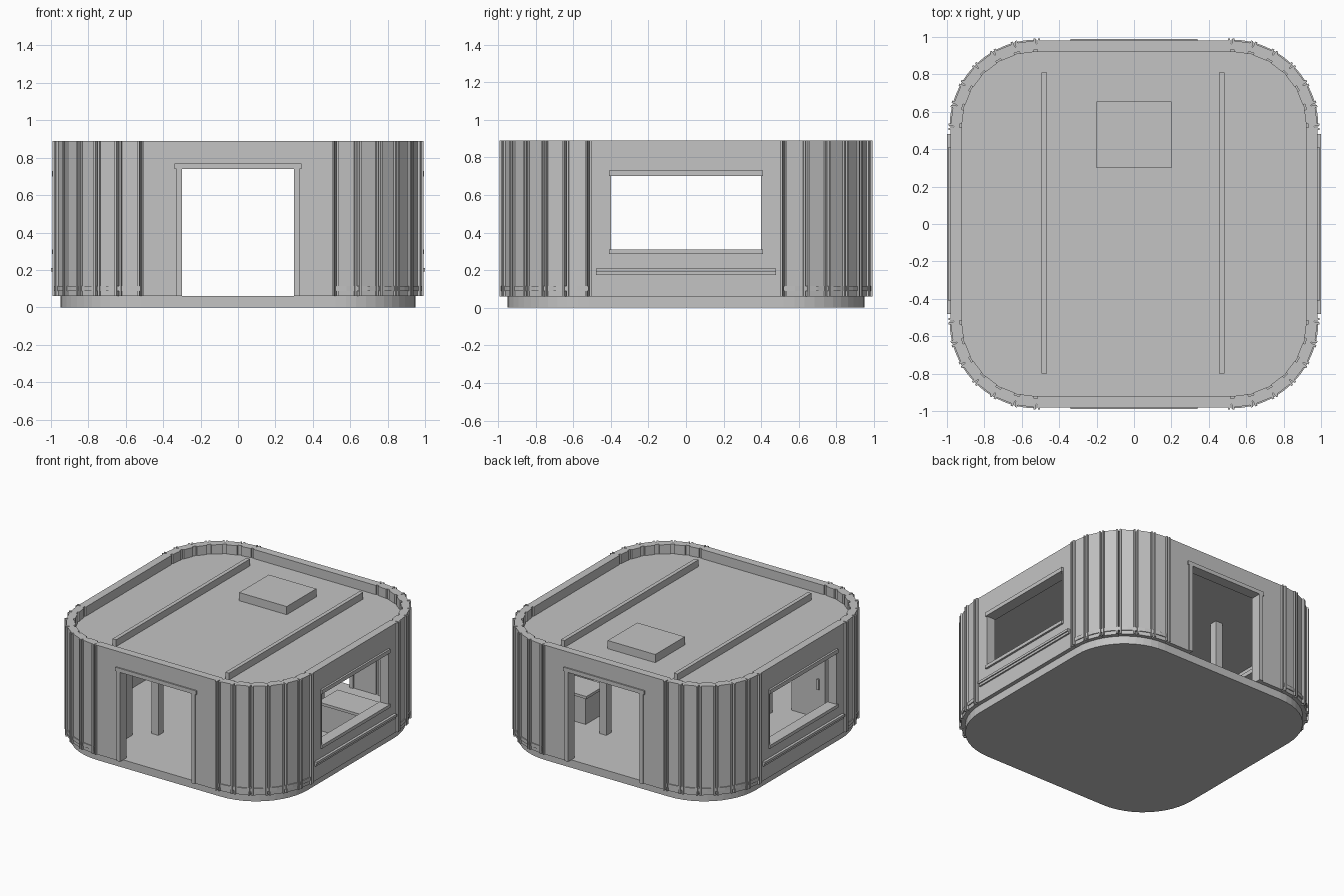
import bpy, bmesh, math

if "Cube" in bpy.data.objects:
    bpy.data.objects.remove(bpy.data.objects["Cube"])

# One plain grey for the whole building
grey = bpy.data.materials.new("plain grey")
grey.diffuse_color = (0.55, 0.55, 0.55, 1)
grey.use_nodes = True
grey.node_tree.nodes["Principled BSDF"].inputs["Base Color"].default_value = grey.diffuse_color


def finish(name, bm):
    bmesh.ops.recalc_face_normals(bm, faces=bm.faces)
    me = bpy.data.meshes.new(name)
    bm.to_mesh(me)
    bm.free()
    me.materials.append(grey)
    ob = bpy.data.objects.new(name, me)
    bpy.context.collection.objects.link(ob)
    return ob


def add_box(bm, x0, x1, y0, y1, z0, z1):
    vs = bmesh.ops.create_cube(bm, size=1)["verts"]
    for v in vs:
        v.co.x = x1 if v.co.x > 0 else x0
        v.co.y = y1 if v.co.y > 0 else y0
        v.co.z = z1 if v.co.z > 0 else z0


def add_prism(bm, pts, z0, z1):
    lo = [bm.verts.new((x, y, z0)) for x, y in pts]
    hi = [bm.verts.new((x, y, z1)) for x, y in pts]
    bm.faces.new(lo)
    bm.faces.new(hi)
    n = len(pts)
    for i in range(n):
        j = (i + 1) % n
        bm.faces.new((lo[i], lo[j], hi[j], hi[i]))


def boxes(name, *dims):
    bm = bmesh.new()
    for d in dims:
        add_box(bm, *d)
    return finish(name, bm)


C = 0.52                      # corner arc centre
Z0, Z1 = 0.06, 0.89           # wall bottom and top


def polar(deg, r):
    a = math.radians(deg)
    return (C + r * math.cos(a), C + r * math.sin(a))


def rounded_square(name, r, z0, z1, steps=12):
    pts = []
    for q in range(4):
        for i in range(steps + 1):
            x, y = polar(90 * i / steps, r)
            for _ in range(q):
                x, y = -y, x
            pts.append((x, y))
    bm = bmesh.new()
    add_prism(bm, pts, z0, z1)
    return finish(name, bm)


# Floor plinth and sunken roof
rounded_square("base", 0.43, 0, Z0)
rounded_square("roof", 0.405, 0.76, 0.82)

# Corner profile: flat planks with a raised, grooved joint every 15 degrees
outer, inner = [], []
for k in range(7):
    t = 15 * k
    for d, off in ((-2.3, 0), (-2.1, .013), (-.8, .013), (-.3, -.018),
                   (.3, -.018), (.8, .013), (2.1, .013), (2.3, 0)):
        outer.append(polar(t + d, 0.46 + off))
    for d, off in ((-2.2, 0), (-2.0, .012), (2.0, .012), (2.2, 0)):
        inner.append(polar(t + d, 0.40 + off))
corner = outer + inner[::-1]
band = [polar(7.5 * i, 0.466) for i in range(13)] + [polar(7.5 * i, 0.44) for i in range(12, -1, -1)]

for sx, nx in ((1, "right"), (-1, "left")):
    for sy, ny in ((1, "back"), (-1, "front")):
        bm = bmesh.new()
        add_prism(bm, [(sx * x, sy * y) for x, y in corner], Z0, Z1)
        finish(f"{ny}_{nx}_corner_wall", bm)
        bm = bmesh.new()
        add_prism(bm, [(sx * x, sy * y) for x, y in band], 0.088, 0.115)
        finish(f"{ny}_{nx}_corner_band", bm)
        # Inner posts holding the roof
        x, y = sx * 0.36, sy * 0.455
        boxes(f"{ny}_{nx}_post", (x - .03, x + .03, y - .03, y + .03, Z0, 0.77))

# Door walls and door frames, front and back
for s, n in ((1, "back"), (-1, "front")):
    a, b = sorted((s * 0.92, s * 0.98))
    boxes(n + "_wall",
          (-.515, -.31, a, b, Z0, Z1), (.31, .515, a, b, Z0, Z1),
          (-.31, .31, a, b, .75, Z1))
    a, b = sorted((s * 0.91, s * 0.99))
    boxes(n + "_door_frame",
          (-.33, -.30, a, b, Z0, .745), (.30, .33, a, b, Z0, .745),
          (-.34, .34, a, b, .74, .77))

# Window walls, window frames and outside rails, left and right
for s, n in ((1, "right"), (-1, "left")):
    a, b = sorted((s * 0.92, s * 0.98))
    boxes(n + "_wall",
          (a, b, -.515, -.405, Z0, Z1), (a, b, .405, .515, Z0, Z1),
          (a, b, -.405, .405, Z0, .30), (a, b, -.405, .405, .71, Z1))
    a, b = sorted((s * 0.91, s * 0.995))
    c, d = sorted((s * 0.915, s * 0.985))
    boxes(n + "_window_frame",
          (a, b, -.41, .41, .285, .31), (a, b, -.41, .41, .70, .73),
          (c, d, -.41, -.40, .31, .70), (c, d, .40, .41, .31, .70))
    a, b = sorted((s * 0.97, s * 1.0))
    c, d = sorted((s * 0.97, s * 0.992))
    boxes(n + "_rail", (a, b, -.48, .48, .192, .21), (c, d, -.48, .48, .175, .192))

# Roof beams and hatch
boxes("roof_beams", (-.495, -.465, -.8, .81, .815, .872), (.455, .485, -.8, .81, .815, .872))
boxes("roof_hatch", (-.2, .2, .3, .655, .815, .882))

# Interior counter on the right, tall cabinet in the left front corner
boxes("counter", (.55, .87, .22, .42, Z0, .265))
boxes("counter_top", (.53, .89, .20, .44, .265, .285))
boxes("cabinet", (-.76, -.48, -.80, -.585, Z0, .62))
boxes("cabinet_handle", (-.715, -.70, -.585, -.57, .28, .36))
